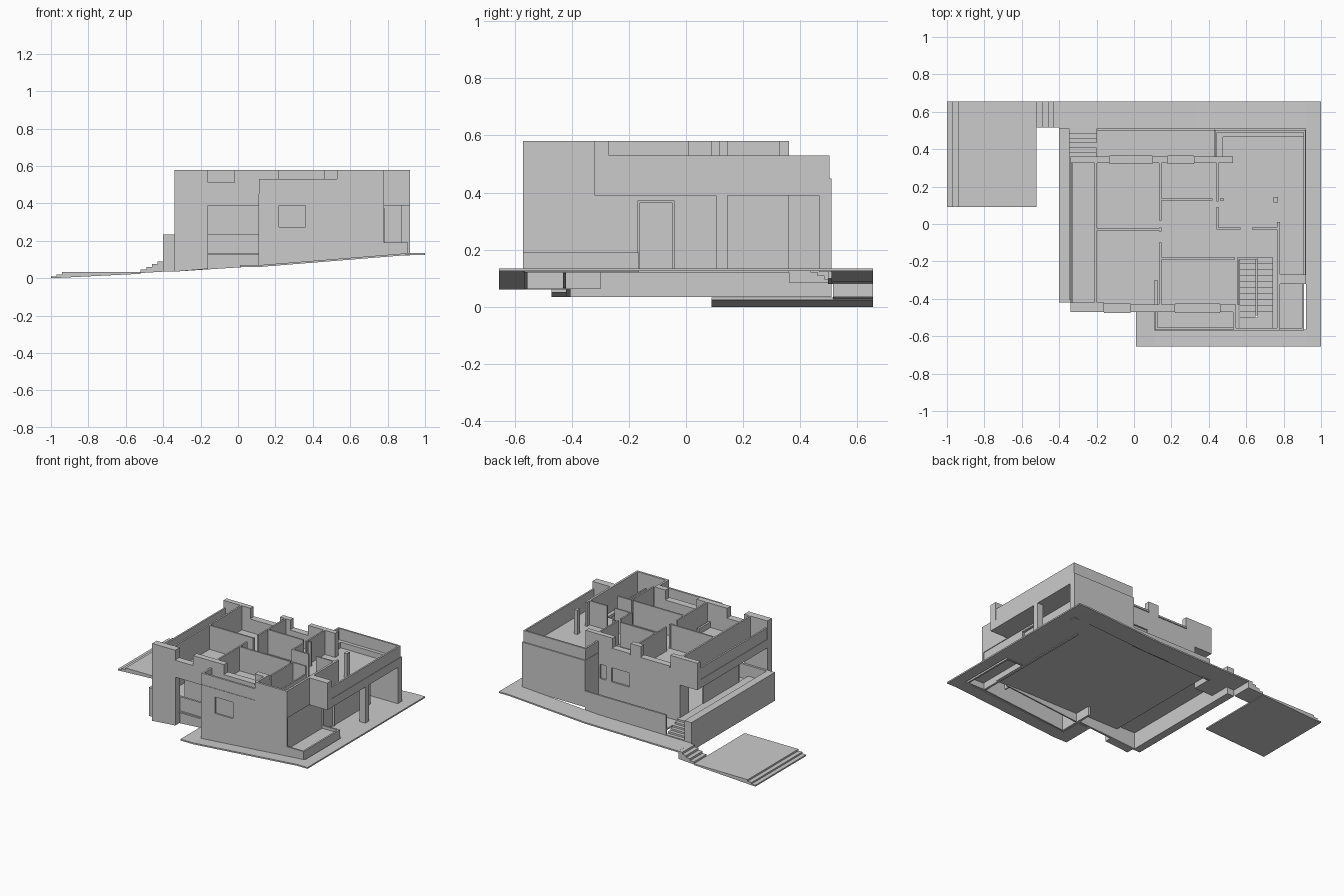
import bpy, bmesh

if "Cube" in bpy.data.objects:
    bpy.data.objects.remove(bpy.data.objects["Cube"])


def add_box(bm, x0, x1, y0, y1, z0, z1):
    v = [bm.verts.new((x, y, z)) for z in (z0, z1)
         for x, y in ((x0, y0), (x1, y0), (x1, y1), (x0, y1))]
    for f in ((3, 2, 1, 0), (4, 5, 6, 7), (0, 1, 5, 4), (1, 2, 6, 5), (2, 3, 7, 6), (3, 0, 4, 7)):
        bm.faces.new([v[i] for i in f])


def finish(bm, name):
    bmesh.ops.recalc_face_normals(bm, faces=bm.faces)
    me = bpy.data.meshes.new(name)
    bm.to_mesh(me)
    bm.free()
    ob = bpy.data.objects.new(name, me)
    bpy.context.collection.objects.link(ob)
    return ob


def boxes(name, items):
    bm = bmesh.new()
    for b in items:
        add_box(bm, *b)
    return finish(bm, name)


def prism(name, pts, y0, y1):
    """x-z outline extruded along y"""
    bm = bmesh.new()
    f = bm.faces.new([bm.verts.new((x, y0, z)) for x, z in pts])
    r = bmesh.ops.extrude_face_region(bm, geom=[f])
    bmesh.ops.translate(bm, vec=(0, y1 - y0, 0),
                        verts=[g for g in r['geom'] if isinstance(g, bmesh.types.BMVert)])
    # keep both caps so the solid is closed
    if not any(len(g.verts) == len(pts) and all(abs(v.co.y - y0) < 1e-6 for v in g.verts) for g in bm.faces):
        bm.faces.new([v for v in bm.verts if abs(v.co.y - y0) < 1e-6])
    return finish(bm, name)


def wall(name, axis, c0, c1, a, b, z0, z1, holes=()):
    """straight wall along axis, c0..c1 thick, with rectangular openings (s, e, sill, head)"""
    parts, p = [], a
    for s, e, lo, hi in sorted(holes):
        parts += [(p, s, z0, z1), (s, e, z0, lo), (s, e, hi, z1)]
        p = e
    parts.append((p, b, z0, z1))
    items = []
    for s, e, lo, hi in parts:
        if e - s > 1e-4 and hi - lo > 1e-4:
            items.append((s, e, c0, c1, lo, hi) if axis == 'x' else (c0, c1, s, e, lo, hi))
    return boxes(name, items)


F, C, U, T = 0.135, 0.39, 0.41, 0.58   # floor, ceiling, upper floor, wall top

# site: lower terrace, outer steps, paved walkways
prism("lower_terrace", [(-1, 0), (-1, .01), (-.97, .01), (-.97, .021), (-.94, .021),
                        (-.94, .033), (-.52, .033), (-.52, .024)], .09, .655)
pts = [(-.52, .028)]
for i in range(4):
    pts += [(-.52 + .03 * i, .046 + .0145 * i), (-.49 + .03 * i, .046 + .0145 * i)]
prism("outer_steps", pts + [(-.40, .035)], .515, .655)
prism("back_walkway", [(-.4, .08), (-.4, .09), (.33, .098), (.92, .135), (.92, .125), (.33, .088)], .51, .655)
prism("front_walkway", [(.01, .06), (.01, .07), (.11, .07), (.92, .135), (.92, .125), (.11, .06)], -.655, -.565)
boxes("side_walkway", [(.92, 1, -.655, .655, .125, .135)])
prism("front_walkway_corner", [(.01, .06), (.01, .07), (.11, .07), (.11, .06)], -.565, -.42)

# ground floor slab and side terrace
boxes("ground_floor", [(-.2, .92, -.165, .51, .125, F), (-.2, .78, -.43, -.165, .125, F)])
boxes("side_terrace_floor", [(-.35, -.2, -.42, .36, .15, .16)])
n = 6
boxes("terrace_steps", [(-.35, -.2, .36, .51 - .025 * i, .085 + .0125 * i, .0975 + .0125 * i)
                        for i in range(n)])

# retaining walls with parapets, following the sloping ground
boxes("left_retaining_wall", [(-.4, -.345, -.42, .51, .035, .235)])
prism("front_retaining_wall", [(-.345, .035), (-.345, .235), (.11, .235), (.11, .065)], -.42, -.405)
prism("back_retaining_wall", [(-.2, .08), (-.2, .235), (.43, .235), (.43, .1)], .497, .51)

# ground floor outer walls
prism("front_pillar", [(-.34, .035), (-.34, T), (-.16, T), (-.16, .05)], -.47, -.42)
wall("left_ground_wall", 'y', -.205, -.195, -.3, .36, F, C, [(.1, .26, F, .36)])
wall("front_ground_wall", 'x', -.31, -.3, -.2, .11, F, C)
wall("back_ground_wall", 'x', .335, .36, -.2, .78, F, C,
     [(.19, .33, .27, .37), (.37, .42, .27, .37)])
wall("right_ground_wall", 'y', .76, .775, -.57, .36, .12, C, [(-.17, -.04, .14, .372)])
boxes("entry_door", [(.765, .77, -.17, -.04, .14, .372)])
boxes("entry_frame", [(.76, .785, -.17, -.162, F, .372), (.76, .785, -.048, -.04, F, .372),
                      (.76, .785, -.162, -.048, .364, .372)])
prism("tower_wall_base", [(.11, .062), (.11, F), (.78, F), (.78, .12)], -.57, -.555)
wall("tower_front_wall", 'x', -.57, -.555, .11, .78, F, .45, [(.22, .36, .275, .39)])
wall("tower_left_wall", 'y', .11, .125, -.57, -.3, .062, .45)
boxes("window_glass", [(.22, .36, -.56, -.557, .275, .39), (.19, .33, .345, .348, .27, .37),
                       (.37, .42, .345, .348, .27, .37)])
prism("front_base_wall", [(.11, .065), (.11, F), (.7, F), (.7, .118)], -.43, -.42)

# porch pillars and end walls
boxes("porch_pillar", [(.875, .92, .105, .145, F, C)])
boxes("porch_back_wall", [(.43, .92, .465, .51, .122, .45)])
boxes("porch_end_wall", [(.43, .475, .36, .465, F, .45)])

# planter beside the entry
boxes("planter", [(.78, .91, -.57, -.558, .122, .19), (.898, .91, -.558, -.165, .122, .19),
                  (.78, .898, -.177, -.165, .122, .19), (.78, .898, -.558, -.177, .165, .17)])

# ground floor partitions
wall("ground_partition_long", 'y', .135, .147, -.3, .335, F, C, [(-.12, -.04, F, .37)])
wall("ground_partition_cross", 'x', -.035, -.023, .147, .59, F, C, [(.25, .4, F, .37)])

# upper floor slab around the stair opening
boxes("upper_floor", [(-.335, .56, -.46, .355, C, U), (.56, .77, -.18, .355, C, U),
                      (.12, .56, -.56, -.46, C, U), (.74, .77, -.56, -.18, C, U),
                      (.77, .91, -.3, .5, C, U), (.44, .77, .355, .5, C, U)])

# balcony bands and parapets
boxes("left_balcony", [(-.34, -.325, -.42, .33, C, .45), (-.337, -.325, -.42, .33, .45, .53)])
boxes("bay_parapet", [(.112, .53, -.567, -.553, .45, .53), (.112, .126, -.553, -.47, .45, .53)])
boxes("rear_balcony_band", [(.905, .92, -.27, .51, C, .45)])
boxes("rear_balcony_parapet", [(.905, .917, -.27, .502, .45, .53), (.432, .905, .49, .502, .45, .53),
                               (.432, .444, .355, .49, .45, .53)])
boxes("balcony_end_block", [(.78, .92, -.32, -.27, C, T)])

# upper floor outer walls, cut at half height
wall("upper_front_wall", 'x', -.47, -.43, -.16, .54, C, T, [(-.16, -.02, .51, T), (.22, .46, .51, T)])
wall("upper_back_wall", 'x', .325, .36, -.34, .53, C, T, [(-.13, .1, .5, T), (.18, .32, .51, T)])
wall("upper_left_wall", 'y', -.21, -.198, -.43, .33, C, T)
wall("upper_right_wall", 'y', .765, .78, -.57, .01, C, T)
boxes("corner_room_post", [(.745, .77, .115, .145, U, T)])
wall("stair_tower_upper", 'x', -.57, -.555, .53, .78, .45, T)
wall("stair_left_wall", 'y', .53, .545, -.57, -.43, C, T)
boxes("window_frames", [(x0, x1, y0, y1, z, z + .012) for x0, x1, y0, y1, z in
                        ((-.16, -.02, -.475, -.425, .5), (.22, .46, -.475, -.425, .5),
                         (-.13, .1, .32, .367, .495), (.18, .32, .32, .367, .5))])

# upper floor room partitions, with doorways
for name, ax, c, a, b, holes in (
        ("room_wall_centre", 'y', .14, -.43, .33, [(-.1, -.04, U, T), (-.02, .02, U, T)]),
        ("room_wall_left", 'x', -.03, -.2, .14, ()),
        ("room_wall_bath", 'x', .13, .14, .48, [(.42, .46, U, T)]),
        ("room_wall_rear", 'y', .445, -.03, .33, [(.09, .12, U, T)]),
        ("room_wall_hall", 'x', -.025, .44, .77, [(.57, .63, U, T)]),
        ("room_wall_front", 'x', -.185, .14, .66, [(.54, .555, U, T)]),
        ("room_wall_stair", 'y', .555, -.43, -.18, ())):
    wall(name, ax, c - .005, c + .006, a, b, U, T, holes)

# two-flight stair with landing and central wall
rise = (U - F) / 20
steps = []
for i in range(10):
    y = -.18 - .032 * i
    steps.append((.66, .74, y - .032, y, F + rise * i - .005, F + rise * (i + 1)))
    steps.append((.565, .65, y - .032, y, U - rise * (i + 1) - .018, U - rise * i))
boxes("stair_flights", steps)
boxes("stair_landing", [(.565, .74, -.555, -.5, F + rise * 10 - .015, F + rise * 10)])
boxes("stair_centre_wall", [(.65, .66, -.49, -.18, F, T - .06)])
